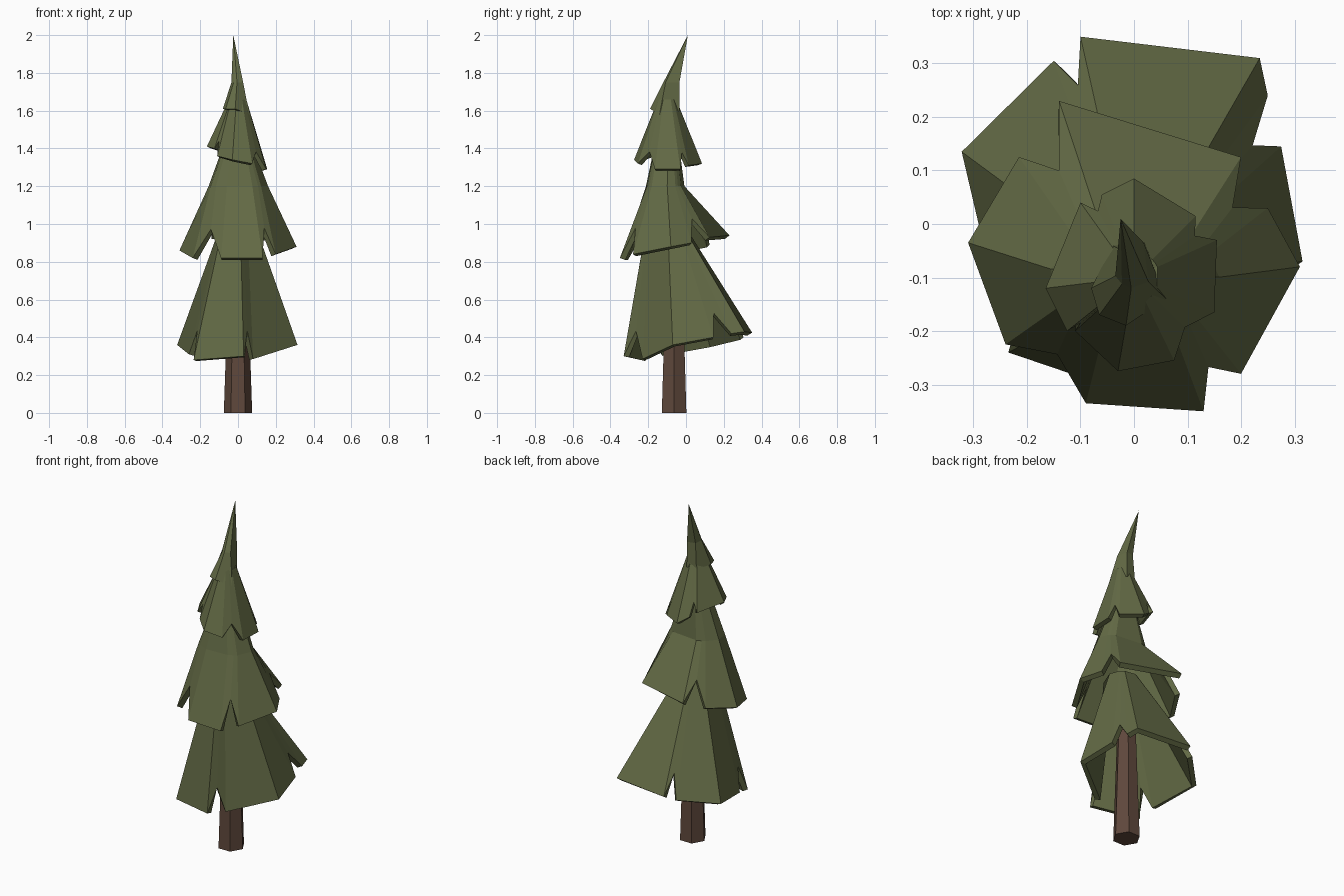
import bpy, math
from mathutils import Vector

if "Cube" in bpy.data.objects:
    bpy.data.objects.remove(bpy.data.objects["Cube"])


def material(name, rgb):
    m = bpy.data.materials.new(name)
    m.diffuse_color = (*rgb, 1)
    m.use_nodes = True
    m.node_tree.nodes["Principled BSDF"].inputs["Base Color"].default_value = m.diffuse_color
    return m


GREEN = material("needles", (0.125, 0.145, 0.06))
BROWN = material("bark", (0.115, 0.065, 0.045))


def on_ring(p, ring):
    """Point of an elliptical ring (z, cx, cy, rx, ry) in the direction of p."""
    z, cx, cy, rx, ry = ring
    a = math.atan2(p.y - cy, p.x - cx)
    return Vector((cx + rx * math.cos(a), cy + ry * math.sin(a), z))


def skirt(name, flaps, rings, notch=0.2, apex=None, thick=0.03):
    # hem: the flaps' lower edges, counter-clockwise, with a raised notch between flaps
    hem = []
    for i, flap in enumerate(flaps):
        pts = [Vector(p) for p in flap]
        hem += pts
        if len(flaps) > 1:
            mid = (pts[-1] + Vector(flaps[(i + 1) % len(flaps)][0])) / 2
            hem.append(mid.lerp(on_ring(mid, rings[0]), notch))
    n = len(hem)
    verts = list(hem)
    for r in rings:
        verts += [on_ring(p, r) for p in hem]
    faces = []
    for k in range(len(rings)):
        for i in range(n):
            j = (i + 1) % n
            faces.append((k * n + i, k * n + j, (k + 1) * n + j, (k + 1) * n + i))
    if apex:
        verts.append(Vector(apex))
        b = len(rings) * n
        faces += [(b + i, b + (i + 1) % n, len(verts) - 1) for i in range(n)]
    me = bpy.data.meshes.new(name)
    me.from_pydata([tuple(v) for v in verts], [], faces)
    me.materials.append(GREEN)
    ob = bpy.data.objects.new(name, me)
    bpy.context.collection.objects.link(ob)
    s = ob.modifiers.new("thickness", 'SOLIDIFY')
    s.thickness = thick
    s.offset = -1


# trunk
bpy.ops.mesh.primitive_cone_add(vertices=6, radius1=0.075, radius2=0.045, depth=0.9,
                                location=(0, -0.063, 0.45), rotation=(0, 0, math.pi / 6))
trunk = bpy.context.object
trunk.name = "trunk"
# turn the hexagon so that two corners lie on the x axis
trunk.data.materials.append(BROWN)

# bottom tier: front, right, back, left flaps
skirt("bottom_branches", [
    [(-0.235, -0.24, 0.28), (0.03, -0.33, 0.30)],
    [(0.08, -0.23, 0.285), (0.315, -0.07, 0.36), (0.275, 0.145, 0.40)],
    [(0.25, 0.24, 0.42), (0.235, 0.31, 0.43), (-0.10, 0.35, 0.425)],
    [(-0.15, 0.305, 0.40), (-0.322, 0.135, 0.36), (-0.26, -0.13, 0.31)],
], [(1.0, 0, -0.11, 0.09, 0.10)])

# middle tier
skirt("middle_branches", [
    [(-0.09, -0.335, 0.82), (0.13, -0.35, 0.82)],
    [(0.20, -0.28, 0.84), (0.31, -0.08, 0.88), (0.25, 0.03, 0.90)],
    [(0.20, 0.125, 0.93), (-0.14, 0.23, 0.94)],
    [(-0.215, 0.125, 0.89), (-0.31, -0.035, 0.86), (-0.24, -0.225, 0.82)],
], [(1.2, 0, -0.11, 0.16, 0.11), (1.44, 0, -0.10, 0.07, 0.065)], notch=0.4)

# upper tier
skirt("upper_branches", [
    [(-0.11, -0.20, 1.36), (-0.03, -0.275, 1.34), (0.075, -0.255, 1.32)],
    [(0.15, -0.165, 1.29), (0.155, -0.03, 1.29)],
    [(0.115, 0.015, 1.31), (0.0, 0.085, 1.32), (-0.06, 0.055, 1.36)],
    [(-0.10, 0.04, 1.39), (-0.165, -0.12, 1.41), (-0.125, -0.20, 1.40)],
], [(1.66, 0, -0.10, 0.048, 0.048)], notch=0.22, thick=0.025)

# leaning tip
skirt("tree_tip", [
    [(-0.065, -0.17, 1.61), (-0.015, -0.19, 1.61), (0.06, -0.14, 1.58),
     (0.02, -0.035, 1.60), (-0.04, -0.04, 1.60), (-0.08, -0.12, 1.61)],
], [(1.75, 0, -0.075, 0.04, 0.045)], apex=(-0.025, 0.01, 2.0), thick=0.012)
